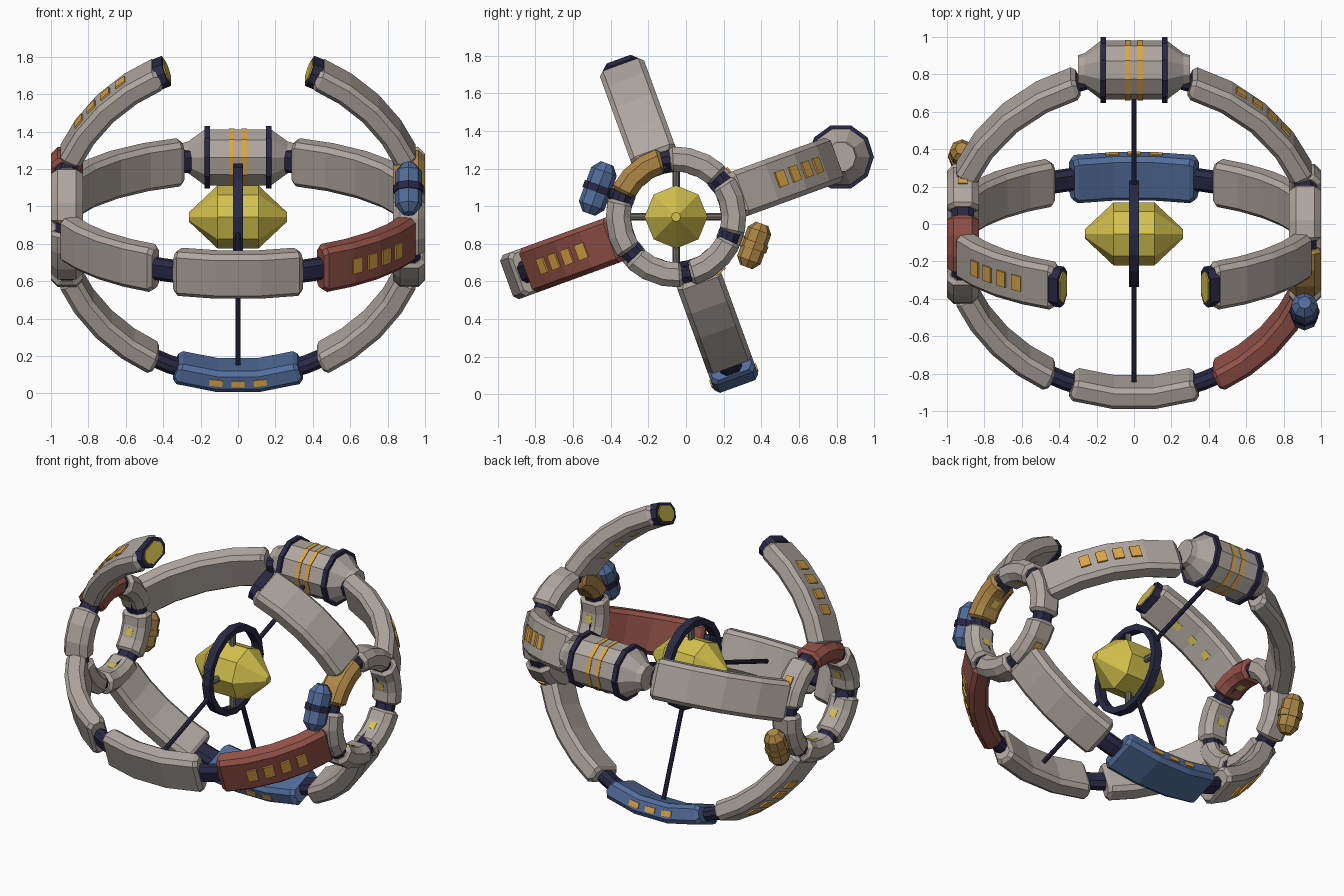
import bpy, bmesh, math
from mathutils import Vector, Matrix

if "Cube" in bpy.data.objects:
    bpy.data.objects.remove(bpy.data.objects["Cube"])

C = Vector((0, -0.053, 0.943))      # hub of the whole frame
X = Vector((1, 0, 0))
RIB_A, RIB_B = 0.97, 0.905          # rib ellipse half axes
RIB_W, RIB_T = 0.25, 0.12
RING_X, RING_R = 0.915, 0.308
RING_W, RING_T = 0.17, 0.132


def material(name, *rgb):
    m = bpy.data.materials.new(name)
    m.diffuse_color = (*rgb, 1)
    m.use_nodes = True
    m.node_tree.nodes["Principled BSDF"].inputs["Base Color"].default_value = m.diffuse_color
    return m


GREY = material("warm_grey", 0.43, 0.385, 0.35)
NAVY = material("dark_navy", 0.022, 0.022, 0.06)
BLUE = material("steel_blue", 0.085, 0.155, 0.33)
RED = material("brick_red", 0.29, 0.085, 0.065)
GOLD = material("dull_gold", 0.42, 0.24, 0.06)
AMBER = material("amber", 0.72, 0.38, 0.06)
YELLOW = material("yellow", 0.66, 0.54, 0.075)
ROD = material("rod_grey", 0.16, 0.155, 0.13)


def finish(name, bm, *mats):
    bmesh.ops.recalc_face_normals(bm, faces=bm.faces)
    me = bpy.data.meshes.new(name)
    bm.to_mesh(me)
    bm.free()
    for m in mats:
        me.materials.append(m)
    ob = bpy.data.objects.new(name, me)
    bpy.context.collection.objects.link(ob)
    return ob


def radial(deg):
    a = math.radians(deg)
    return Vector((0, math.cos(a), math.sin(a)))


# Frames: position, outward normal, cross direction at an angle along the path
def rib_frame(alpha):
    d = radial(alpha)

    def f(phi):
        s, c = math.sin(math.radians(phi)), math.cos(math.radians(phi))
        n = (X * (s / RIB_A) + d * (c / RIB_B)).normalized()
        return C + X * (RIB_A * s) + d * (RIB_B * c), n, X.cross(d)
    return f


def ring_frame(side):
    return lambda a: (C + X * (side * RING_X) + radial(a) * RING_R, radial(a), X)


def sweep(name, frame, a0, a1, n, w, t, ch, mat, taper=0.0, e=1.3):
    """Chamfered box swept along a path with narrowed ends."""
    steps = [(a0 + (a1 - a0) * i / n, 0) for i in range(n + 1)]
    if taper:
        steps[0], steps[-1] = (a0 + e, 0), (a1 - e, 0)
        steps = [(a0, taper)] + steps + [(a1, taper)]
    bm = bmesh.new()
    loops = []
    for ang, cut in steps:
        p, nor, b = frame(ang)
        hw, ht = w / 2 - cut, t / 2 - cut
        pts = [(hw, ht - ch), (hw - ch, ht), (ch - hw, ht), (-hw, ht - ch),
               (-hw, ch - ht), (ch - hw, -ht), (hw - ch, -ht), (hw, ch - ht)]
        loops.append([bm.verts.new(p + b * u + nor * v) for u, v in pts])
    for l0, l1 in zip(loops, loops[1:]):
        for i in range(8):
            j = (i + 1) % 8
            bm.faces.new((l0[i], l0[j], l1[j], l1[i]))
    bm.faces.new(loops[0])
    bm.faces.new(loops[-1])
    return finish(name, bm, mat)


def plates(name, frame, angles, face, offset, length, width, mat):
    """Thin window plates. face: 'out', 'in', 'plus' or 'minus'."""
    bm = bmesh.new()
    for a in angles:
        p, n, b = frame(a)
        z = {'out': n, 'in': -n, 'plus': b, 'minus': -b}[face]
        x = n.cross(b)
        m = Matrix((x, z.cross(x), z)).transposed().to_4x4()
        m.translation = p + z * (offset + 0.002)
        bmesh.ops.create_cube(bm, size=1,
                              matrix=m @ Matrix.Diagonal((length, width, 0.0098, 1)))
    return finish(name, bm, mat)


def lathe(name, centre, axis, profile, sides, mats, bands=None, closed=False):
    """Spin (height, radius) points about an axis; bands picks materials."""
    q = axis.to_track_quat('Z', 'Y')
    bm = bmesh.new()
    loops = []
    for h, r in profile:
        loops.append([bm.verts.new(centre + q @ Vector((
            r * math.cos(2 * math.pi * i / sides),
            r * math.sin(2 * math.pi * i / sides), h))) for i in range(sides)])
    pairs = list(zip(loops, loops[1:] + loops[:1]))
    for k, (l0, l1) in enumerate(pairs if closed else pairs[:-1]):
        for i in range(sides):
            j = (i + 1) % sides
            fc = bm.faces.new((l0[i], l0[j], l1[j], l1[i]))
            fc.material_index = bands[k] if bands else 0
    if not closed:
        for l in (loops[0], loops[-1]):
            bm.faces.new(l).material_index = bands[0] if bands else 0
    return finish(name, bm, *mats)


def rod(name, p0, p1, r, mat, sides=8):
    return lathe(name, p0, p1 - p0, [(0, r), ((p1 - p0).length, r)], sides, [mat])


# Curved ribs: angle, start of side modules, centre colour, (left, right) colours,
# sides whose outer face carries windows
ribs = {
    "upper_rib": (110, 25.5, None, (GREY, GREY), (-1, 1)),
    "back_rib": (20, 18, None, (GREY, GREY), (1,)),
    "front_rib": (200, 27, GREY, (GREY, RED), (1,)),
    "lower_rib": (290, 27, BLUE, (GREY, GREY), (-1,)),
}
for name, (alpha, start, mid, cols, lit) in ribs.items():
    f = rib_frame(alpha)
    if name == "upper_rib":
        lit = (-1,)
    if mid:
        sweep(name + "_centre", f, -20, 20, 3, RIB_W, RIB_T, 0.025, mid, 0.015)
    for s, tag, col in ((-1, "left", cols[0]), (1, "right", cols[1])):
        sweep(f"{name}_{tag}", f, s * start, s * 68.5, 4, RIB_W, RIB_T, 0.025,
              col, 0.015, 1.3 * s)
        sweep(f"{name}_{tag}_end_joint", f, s * 67, s * 74, 1, 0.13, 0.08, 0.025, NAVY)
        if name != "upper_rib":
            sweep(f"{name}_{tag}_joint", f, s * 15.5, s * (start + 2), 2,
                  0.12, 0.08, 0.025, NAVY)
        if s in lit:
            c = (start + 68) / 2
            plates(f"{name}_{tag}_windows", f, [s * (c + k * 6) for k in (-1.5, -.5, .5, 1.5)],
                   'out', RIB_T / 2, 0.063, 0.085, AMBER)

# Lower centre module: windows along both narrow sides
for face in ('plus', 'minus'):
    plates("lower_centre_windows_" + face, rib_frame(290), (-7, 0, 7), face,
           RIB_W / 2, 0.07, 0.035, AMBER)

# Open upper rib ends: dark collar, glowing end plate, inner windows
f = rib_frame(110)
for s, tag in ((-1, "left"), (1, "right")):
    sweep(f"upper_collar_{tag}", f, s * 23.3, s * 26.4, 1, 0.215, 0.132, 0.04, NAVY)
    sweep(f"upper_end_plate_{tag}", f, s * 22.9, s * 23.4, 1, 0.17, 0.1, 0.035, YELLOW)
    plates(f"upper_inner_windows_{tag}", f, [s * k for k in (39, 47, 55)], 'in',
           RIB_T / 2, 0.045, 0.045, YELLOW)

# End rings: six modules each, dark joints between
for s, tag, first, special in ((1, "right", 10, (130, GOLD)), (-1, "left", 40, (100, RED))):
    f = ring_frame(s)
    centres = [first + 60 * k for k in range(6)]
    for k, c in enumerate(centres):
        col = special[1] if c == special[0] else GREY
        sweep(f"{tag}_ring_module_{k}", f, c - 26, c + 26, 3, RING_W, RING_T, 0.035,
              col, 0.015, 3)
        sweep(f"{tag}_ring_joint_{k}", f, c + 24, c + 36, 1, 0.12, 0.095, 0.03, NAVY)
    plates(f"{tag}_ring_inner_windows", f, centres, 'in', RING_T / 2 - 0.002,
           0.045, 0.045, YELLOW)
    plates(f"{tag}_ring_outer_windows", f, [first, first + 300], 'out', RING_T / 2 - 0.001,
           0.055, 0.05, AMBER)

# Back tank with dark hoops and amber stripes
tank = C + radial(20) * 0.932
half = [(0.30, 0.055), (0.30, 0.08), (0.265, 0.09), (0.18, 0.155), (0.18, 0.176),
        (0.15, 0.176), (0.15, 0.158), (0.047, 0.158), (0.047, 0.162),
        (0.02, 0.162), (0.02, 0.158)]
hb = [0, 0, 0, 1, 1, 1, 0, 2, 2, 2]
lathe("back_tank", tank, X, [(-h, r) for h, r in half] + half[::-1], 10,
      [GREY, NAVY, AMBER], hb + [0] + hb[::-1])

# Core crystal, hoop, cross spokes and long struts
core = [(0.262, 0.025), (0.11, 0.168)]
lathe("core", C, X, [(-h, r) for h, r in core] + core[::-1], 8, [YELLOW])
lathe("core_hoop", C, X, [(-0.027, 0.245), (-0.027, 0.285), (0.027, 0.285), (0.027, 0.245)],
      16, [NAVY], closed=True)
for k in range(4):
    d = radial(90 * k)
    rod(f"core_spoke_{k}", C + d * 0.13, C + d * 0.255, 0.02, ROD)
for tag, a, end in (("back", 20, 0.80), ("front", 200, 0.86), ("lower", 290, 0.86)):
    rod(tag + "_strut", C + radial(a) * 0.26, C + radial(a) * end, 0.0145, NAVY)

# Docked capsules on the outside of the rings
for tag, x, a, L, r, mat, band in (("blue", 0.912, 160, 0.142, 0.072, BLUE, NAVY),
                                   ("gold", -0.92, 340, 0.122, 0.066, GOLD, GOLD)):
    d = radial(a)
    p = C + X * x + d * 0.442
    half = [(L, 0.035), (L * 0.68, r), (0.02, r), (0.02, r + 0.008)]
    lathe(tag + "_capsule", p, radial(a - 90 if a < 180 else a + 90),
          [(-h, q) for h, q in half] + half[::-1], 8, [mat, band],
          [0, 0, 1, 1, 1, 0, 0])
    rod(tag + "_capsule_dock", C + X * x + d * 0.33, p, 0.03, NAVY)
